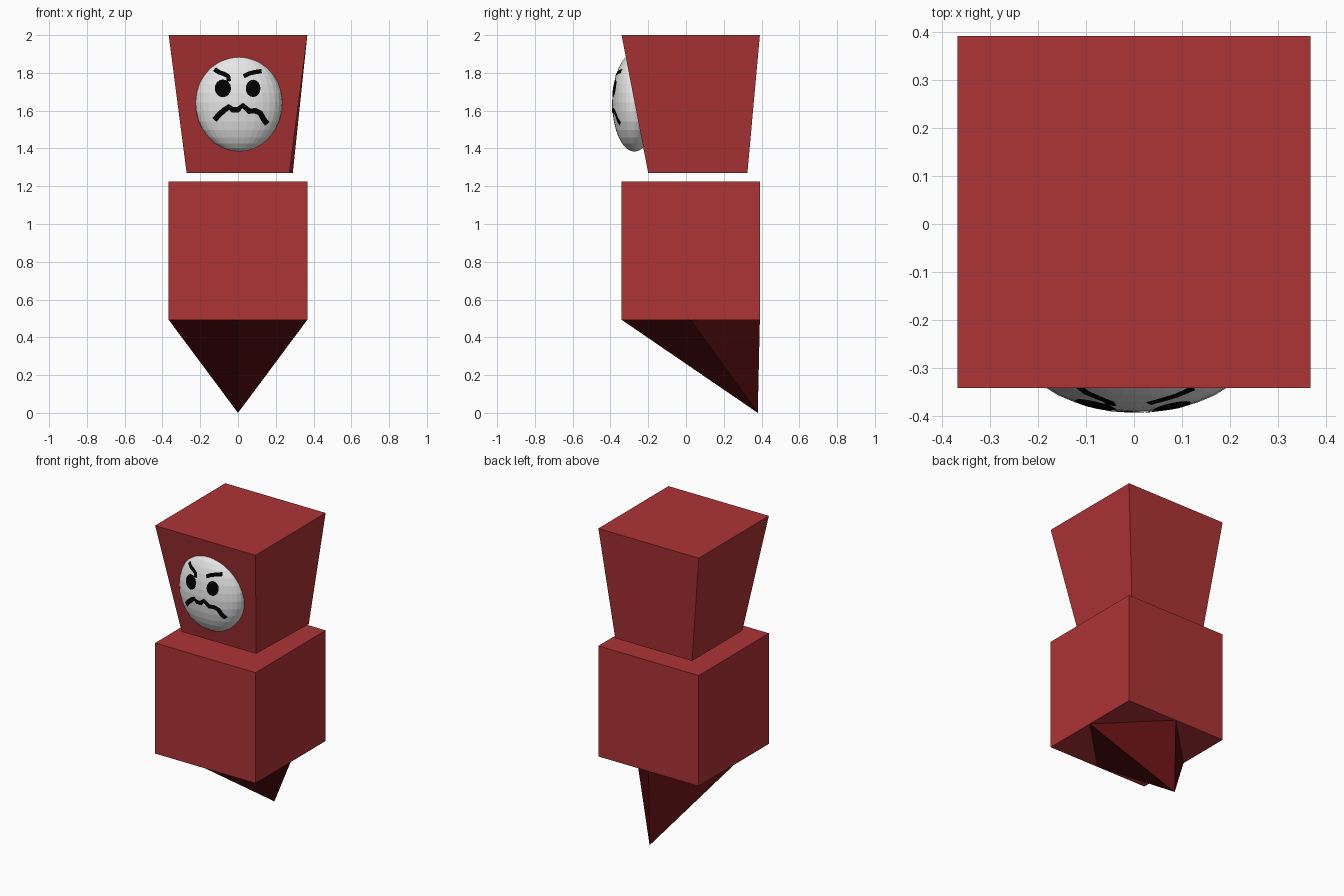
import bpy, bmesh, math
from mathutils import Vector

if "Cube" in bpy.data.objects:
    bpy.data.objects.remove(bpy.data.objects["Cube"])


def material(name, color):
    m = bpy.data.materials.new(name)
    m.diffuse_color = (*color, 1)
    m.use_nodes = True
    m.node_tree.nodes["Principled BSDF"].inputs["Base Color"].default_value = m.diffuse_color
    return m


RED = material("brick red", (0.42, 0.033, 0.036))
MAROON = material("dark maroon", (0.09, 0.004, 0.005))
WHITE = material("mask white", (0.8, 0.8, 0.8))
BLACK = material("black", (0.0, 0.0, 0.0))


def finish(name, bm, mat, recalc=True):
    if recalc:
        bmesh.ops.recalc_face_normals(bm, faces=bm.faces[:])
    me = bpy.data.meshes.new(name)
    bm.to_mesh(me)
    bm.free()
    me.materials.append(mat)
    ob = bpy.data.objects.new(name, me)
    bpy.context.collection.objects.link(ob)
    return ob


def block(name, bottom, top, mat):
    """Six-sided block between two four-cornered rings."""
    bm = bmesh.new()
    b = [bm.verts.new(p) for p in bottom]
    t = [bm.verts.new(p) for p in top]
    bm.faces.new(b)
    bm.faces.new(t)
    for i in range(4):
        j = (i + 1) % 4
        bm.faces.new((b[i], b[j], t[j], t[i]))
    return finish(name, bm, mat)


def square(z, x=0.367, y0=-0.341, y1=0.391):
    return [(-x, y0, z), (x, y0, z), (x, y1, z), (-x, y1, z)]


# Head tapering downward, and cubic body
block("head", [(-0.272, -0.20, 1.27), (0.272, -0.20, 1.27),
               (0.29, 0.325, 1.27), (-0.272, 0.325, 1.27)], square(2.0), RED)
block("body", square(0.493), square(1.224), RED)

# Slanted pyramid tail: diamond base with the tip swept backward
bm = bmesh.new()
ring = [bm.verts.new(p) for p in ((0, -0.341, 0.493), (0.367, 0.025, 0.493),
                                  (0, 0.391, 0.493), (-0.367, 0.025, 0.493))]
tip = bm.verts.new((0, 0.38, 0))
for i in range(4):
    bm.faces.new((ring[i], ring[(i + 1) % 4], tip))
finish("tail", bm, MAROON)

# Egg-shaped mask set into the front of the head
C = Vector((0.005, -0.273, 1.643))
R = Vector((0.23, 0.118, 0.26))
bm = bmesh.new()
bmesh.ops.create_uvsphere(bm, u_segments=32, v_segments=16, radius=1)
bmesh.ops.scale(bm, vec=R, verts=bm.verts[:])
bmesh.ops.translate(bm, vec=C, verts=bm.verts[:])
finish("mask", bm, WHITE)


def on_mask(x, z):
    """Point just in front of the mask surface."""
    k = 1 - ((x - C.x) / R.x) ** 2 - ((z - C.z) / R.z) ** 2
    return (x, C.y - R.y * math.sqrt(max(k, 0)) - 0.002, z)


def disc(name, x, z, rx, rz, n=16):
    bm = bmesh.new()
    mid = bm.verts.new(on_mask(x, z))
    rim = [bm.verts.new(on_mask(x + rx * math.cos(a), z + rz * math.sin(a)))
           for a in (2 * math.pi * i / n for i in range(n))]
    for i in range(n):
        bm.faces.new((mid, rim[i], rim[(i + 1) % n]))
    finish(name, bm, BLACK, recalc=False)


def stroke(name, pts, width):
    """Painted line of constant width following the mask."""
    pts = [Vector(p) for p in pts]
    bm = bmesh.new()
    rows = []
    for i, p in enumerate(pts):
        d = (pts[min(i + 1, len(pts) - 1)] - pts[max(i - 1, 0)]).normalized()
        n = Vector((-d.y, d.x)) * width / 2
        rows.append([bm.verts.new(on_mask(*(p + n * s))) for s in (-1, 0, 1)])
    for a, b in zip(rows, rows[1:]):
        for k in range(2):
            bm.faces.new((a[k], b[k], b[k + 1], a[k + 1]))
    finish(name, bm, BLACK, recalc=False)


# Painted eyes, brows and scowling mouth
disc("left_eye", -0.08, 1.718, 0.043, 0.047)
disc("right_eye", 0.08, 1.718, 0.039, 0.046)
stroke("left_brow", [(-0.125, 1.82), (-0.10, 1.803), (-0.075, 1.795), (-0.052, 1.782),
                     (-0.048, 1.755)], 0.024)
stroke("right_brow", [(0.03, 1.782), (0.06, 1.797), (0.09, 1.804), (0.125, 1.81)], 0.023)
stroke("mouth", [(-0.125, 1.55), (-0.10, 1.58), (-0.07, 1.605), (-0.048, 1.62),
                 (-0.03, 1.605), (0.0, 1.605), (0.025, 1.627), (0.06, 1.597),
                 (0.09, 1.60), (0.118, 1.587), (0.135, 1.555), (0.155, 1.53)], 0.03)
